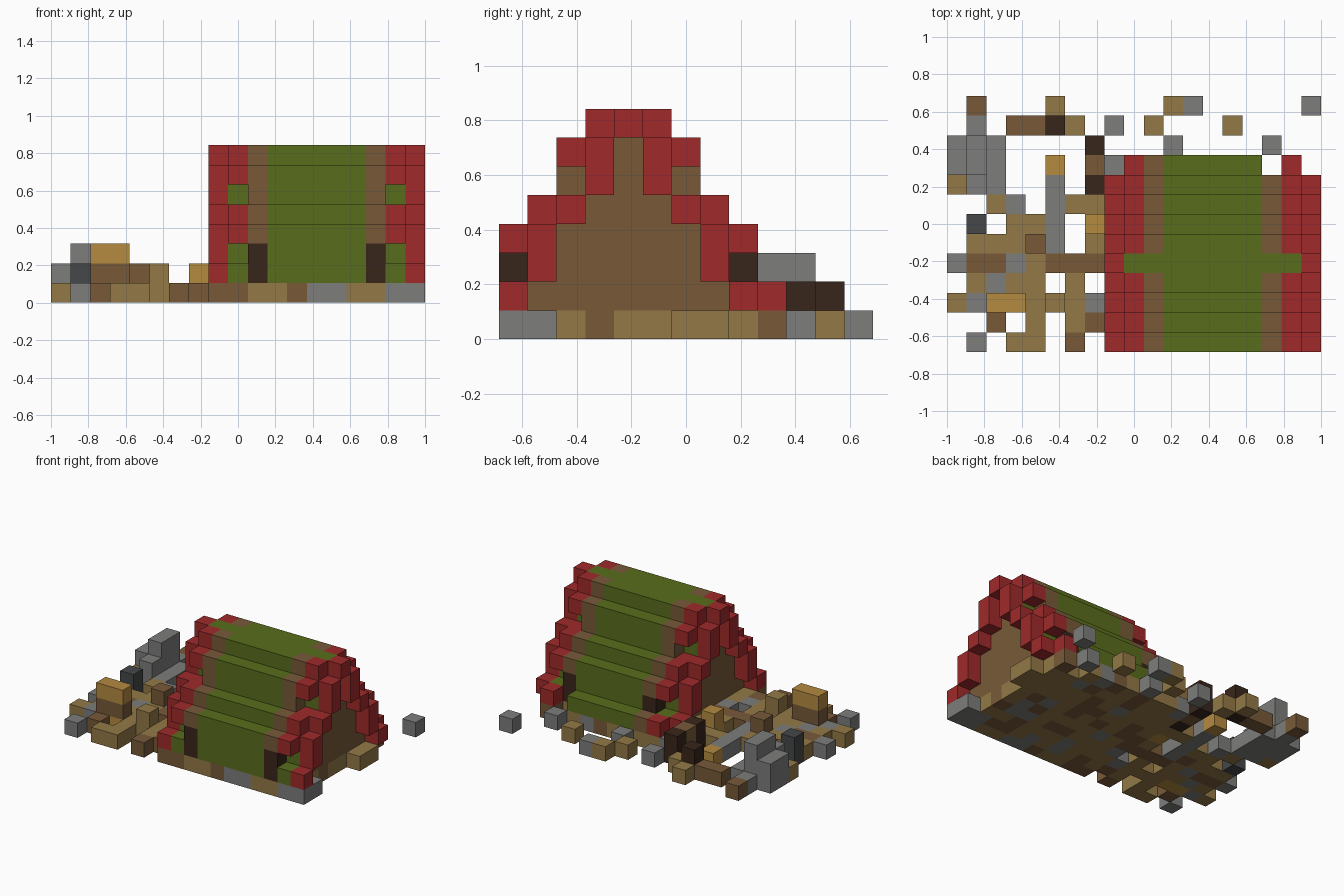
import bpy, bmesh, random
from mathutils import Vector

old = bpy.data.objects.get("Cube")
if old:
    bpy.data.objects.remove(old)

S = 2 / 19                      # cell size
NY, TOP = 13, 7
PALETTE = {                     # letter: (name, 8-bit colour)
    "r": ("red_trim", "A02A2A"), "g": ("green_cloth", "596D1C"),
    "b": ("brown_earth", "785A39"), "t": ("tan_earth", "937946"),
    "s": ("grey_stone", "7D7D7C"), "k": ("dark_wood", "38261B"),
    "o": ("golden_planks", "B58A40"), "d": ("dark_stone", "454748"),
}


def linear(hex_pair):
    c = int(hex_pair, 16) / 255
    return c / 12.92 if c <= 0.04045 else ((c + 0.055) / 1.055) ** 2.4


materials = {}
for key, (name, code) in PALETTE.items():
    mat = bpy.data.materials.new(name)
    mat.use_nodes = True
    rgba = (*[linear(code[i:i + 2]) for i in (0, 2, 4)], 1)
    mat.diffuse_color = rgba
    bsdf = mat.node_tree.nodes["Principled BSDF"]
    bsdf.inputs["Base Color"].default_value = rgba
    bsdf.inputs["Roughness"].default_value = 0.9
    materials[key] = mat

cells = {}                      # (x, y, z) -> (part, colour)


def put(part, colour, xs, ys, zs):
    for x in xs:
        for y in ys:
            for z in zs:
                cells[x, y, z] = (part, colour)


# Scattered ground beside the tent, rows from back to front
GROUND = """
.b...t..
.s.bbkt.
sss....k
sss..o.b
tss..s.k
..ts.stt
.d.tts.o
.tttbs.t
sbbstbbb
.tstt.t.
tsoottts
..b.t.tb
.s.tt.b.
""".split()
for row, line in enumerate(GROUND):
    for x, c in enumerate(line):
        if c != ".":
            put("ground", c, [x], [NY - 1 - row], [0])

# Mixed floor under the tent
random.seed(4)
for x in range(8, 18):
    for y in range(10):
        if (x, y) != (16, 9):
            put("floor", random.choice("tttbbs"), [x], [y], [0])
for x, c in enumerate("bbttbsstts"):
    put("floor", c, [x + 8], [0], [0])
put("floor", "s", [18], [0, 1], [0])
put("floor", "t", [18], [6, 7], [0])
put("floor", "t", [17], [2, 4, 5, 8], [0])
put("floor", "b", [17], [3, 9], [0])
put("floor", "s", [8], [9], [0])

# Loose blocks behind the tent
for x, y, c in ((11, 12, "t"), (12, 12, "s"), (18, 12, "s"), (8, 11, "s"),
                (10, 11, "t"), (14, 11, "t"), (11, 10, "s"), (16, 10, "s")):
    put("loose_blocks", c, [x], [y], [0])

# Raised piles on the ground
put("stone_pile", "s", [0], [9, 10], [1])
put("stone_pile", "s", [1], [8, 9, 10], [1])
put("stone_pile", "s", [1], [9, 10], [2])
put("stone_pile", "d", [1], [6], [1])
put("crate", "b", [2, 3], [2], [1])
put("crate", "o", [2, 3], [2], [2])
put("crate", "t", [5], [2], [1])
put("logs", "b", [4], [5], [1])
put("logs", "k", [5], [11], [1])
put("logs", "k", [7], [8, 10], [1])
put("logs", "b", [7], [9], [1])
put("logs", "o", [7], [6], [1])

# Stepped tent body: first cell of each layer, mirrored about the ridge
STEP = {1: 0, 2: 0, 3: 0, 4: 1, 5: 2, 6: 2, 7: 3}
for z, y in STEP.items():
    span = range(y, 9 - y)
    put("roof", "g", range(11, 16), span, [z])
    put("roof_edges", "b", [10, 16], span, [z])
put("roof", "g", range(11, 16), [9], [1])
put("roof", "g", [10, 16], [4], [TOP])
put("roof_edges", "b", [10], [9], [1])
put("corner_posts", "k", [10, 16], [0, 8], [1, 2])

# Brown gable walls, then green cloth and the red frames that step outwards
INNER = {1: [0], 2: [1], 3: [1], 4: [2], 5: [3], 6: [3], 7: [4]}
OUTER = {3: 0, 4: 1, 6: 2, 7: 3}
for z, ys in INNER.items():
    y = ys[0]
    pair = [y, 8 - y]
    put("gable_walls", "b", [9, 17], range(y + 1, 8 - y), [z])
    put("gable_cloth", "g" if z in (1, 2, 5, TOP) else "r", [9, 17], pair, [z])
    put("trim_frames", "r", [8, 18], pair, [z])
for z, y in OUTER.items():
    put("trim_frames", "r", [9, 17], [y, 8 - y], [z])
put("trim_frames", "r", [9, 17], [9], [1])

# One mesh per part, made of the exposed block faces
AXES = [Vector(v) for v in ((1, 0, 0), (0, 1, 0), (0, 0, 1))]
origin = Vector((-1, -NY * S / 2, 0))
for part in dict.fromkeys(p for p, c in cells.values()):
    mesh = bpy.data.meshes.new(part)
    bm = bmesh.new()
    keys = sorted({c for p, c in cells.values() if p == part})
    for key in keys:
        mesh.materials.append(materials[key])
    for pos, (owner, colour) in cells.items():
        if owner != part:
            continue
        middle = Vector(pos) + Vector((0.5, 0.5, 0.5))
        for i in range(3):
            for sign in (1, -1):
                n = AXES[i] * sign
                if tuple(int(v) for v in Vector(pos) + n) in cells:
                    continue
                u = AXES[(i + 1) % 3] / 2
                v = n.cross(u)
                corners = (u + v, v - u, -u - v, u - v)
                face = bm.faces.new([bm.verts.new(origin + (middle + n / 2 + c) * S)
                                     for c in corners])
                face.material_index = keys.index(colour)
    bmesh.ops.remove_doubles(bm, verts=bm.verts, dist=S / 100)
    bm.to_mesh(mesh)
    bm.free()
    bpy.context.collection.objects.link(bpy.data.objects.new(part, mesh))
